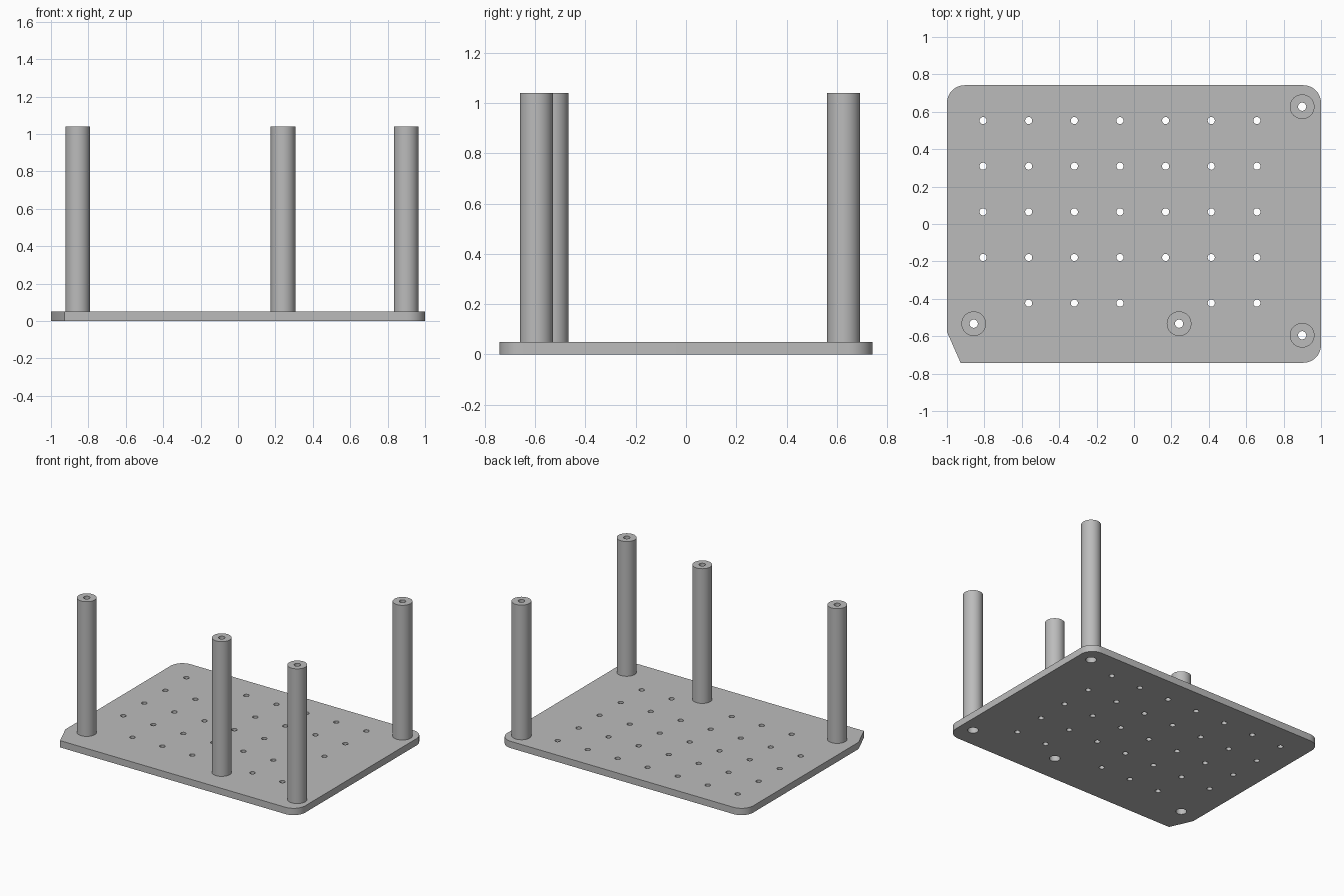
import bpy, bmesh, math

cube = bpy.data.objects.get("Cube")
if cube:
    bpy.data.objects.remove(cube, do_unlink=True)

grey = bpy.data.materials.new("grey")
grey.use_nodes = True
colour = (0.5, 0.5, 0.5, 1)
grey.diffuse_color = colour
grey.node_tree.nodes["Principled BSDF"].inputs["Base Color"].default_value = colour

THICK, TOP = 0.05, 1.04
POST_R, BORE_R, RECESS_R, RECESS_TOP, HOLE_R = 0.066, 0.022, 0.036, 0.15, 0.019
HALF_X, HALF_Y, CORNER = 1.0, 0.742, 0.095
POSTS = {
    "front_right_post": (-0.857, -0.533),
    "front_middle_post": (0.241, -0.533),
    "front_left_post": (0.899, -0.595),
    "back_left_post": (0.899, 0.627),
}


def arc(cx, cy, r, start, end, n):
    step = (end - start) / n
    return [(cx + r * math.cos(start + i * step), cy + r * math.sin(start + i * step))
            for i in range(n + 1)]


def circle(cx, cy, r, n=32):
    return arc(cx, cy, r, 0, math.tau, n)[:-1]


def finish(obj):
    obj.data.materials.clear()
    obj.data.materials.append(grey)
    bpy.ops.object.select_all(action='DESELECT')
    obj.select_set(True)
    bpy.context.view_layer.objects.active = obj
    bpy.ops.object.shade_smooth_by_angle(angle=math.radians(30))


# Plate outline: three rounded corners and one clipped front corner
q = math.pi / 2
ix, iy = HALF_X - CORNER, HALF_Y - CORNER
outline = [(-HALF_X, -0.577), (-0.927, -HALF_Y)]
outline += arc(ix, -iy, CORNER, -q, 0, 12)
outline += arc(ix, iy, CORNER, 0, q, 12)
outline += arc(-ix, iy, CORNER, q, 2 * q, 12)

# Mounting hole grid, with two holes left out of the front row
loops = [outline]
for row in range(5):
    for col in range(7):
        if row == 4 and col in (0, 4):
            continue
        loops.append(circle(-0.807 + col * 0.244, 0.553 - row * 0.244, HOLE_R, 24))
loops += [circle(x, y, RECESS_R) for x, y in POSTS.values()]

# Plate: filled flat curve with holes, extruded
curve = bpy.data.curves.new("plate_outline", 'CURVE')
curve.dimensions = '2D'
curve.fill_mode = 'BOTH'
curve.extrude = THICK / 2
for pts in loops:
    spline = curve.splines.new('POLY')
    spline.points.add(len(pts) - 1)
    for point, (x, y) in zip(spline.points, pts):
        point.co = (x, y, THICK / 2, 1)
    spline.use_cyclic_u = True
helper = bpy.data.objects.new("plate_outline", curve)
bpy.context.collection.objects.link(helper)
helper.location.z = THICK / 2
graph = bpy.context.evaluated_depsgraph_get()
mesh = bpy.data.meshes.new_from_object(helper.evaluated_get(graph))
bpy.data.objects.remove(helper, do_unlink=True)
bm = bmesh.new()
bm.from_mesh(mesh)
bmesh.ops.remove_doubles(bm, verts=bm.verts, dist=0.0005)
low = min(v.co.z for v in bm.verts)
bmesh.ops.translate(bm, verts=bm.verts, vec=(0, 0, -low))
bmesh.ops.recalc_face_normals(bm, faces=bm.faces)
bm.to_mesh(mesh)
bm.free()
plate = bpy.data.objects.new("base_plate", mesh)
bpy.context.collection.objects.link(plate)
finish(plate)

# Posts: turned tubes with a wider recess at the foot
profile = [(POST_R, THICK), (POST_R, TOP), (BORE_R, TOP),
           (BORE_R, RECESS_TOP), (RECESS_R, RECESS_TOP), (RECESS_R, THICK)]
for name, (x, y) in POSTS.items():
    bm = bmesh.new()
    rings = [[bm.verts.new((px, py, z)) for px, py in circle(0, 0, r)] for r, z in profile]
    for lower, upper in zip(rings, rings[1:]):
        for i in range(len(lower)):
            j = (i + 1) % len(lower)
            bm.faces.new((lower[i], lower[j], upper[j], upper[i]))
    mesh = bpy.data.meshes.new(name)
    bm.to_mesh(mesh)
    bm.free()
    post = bpy.data.objects.new(name, mesh)
    post.location = (x, y, 0)
    bpy.context.collection.objects.link(post)
    finish(post)
